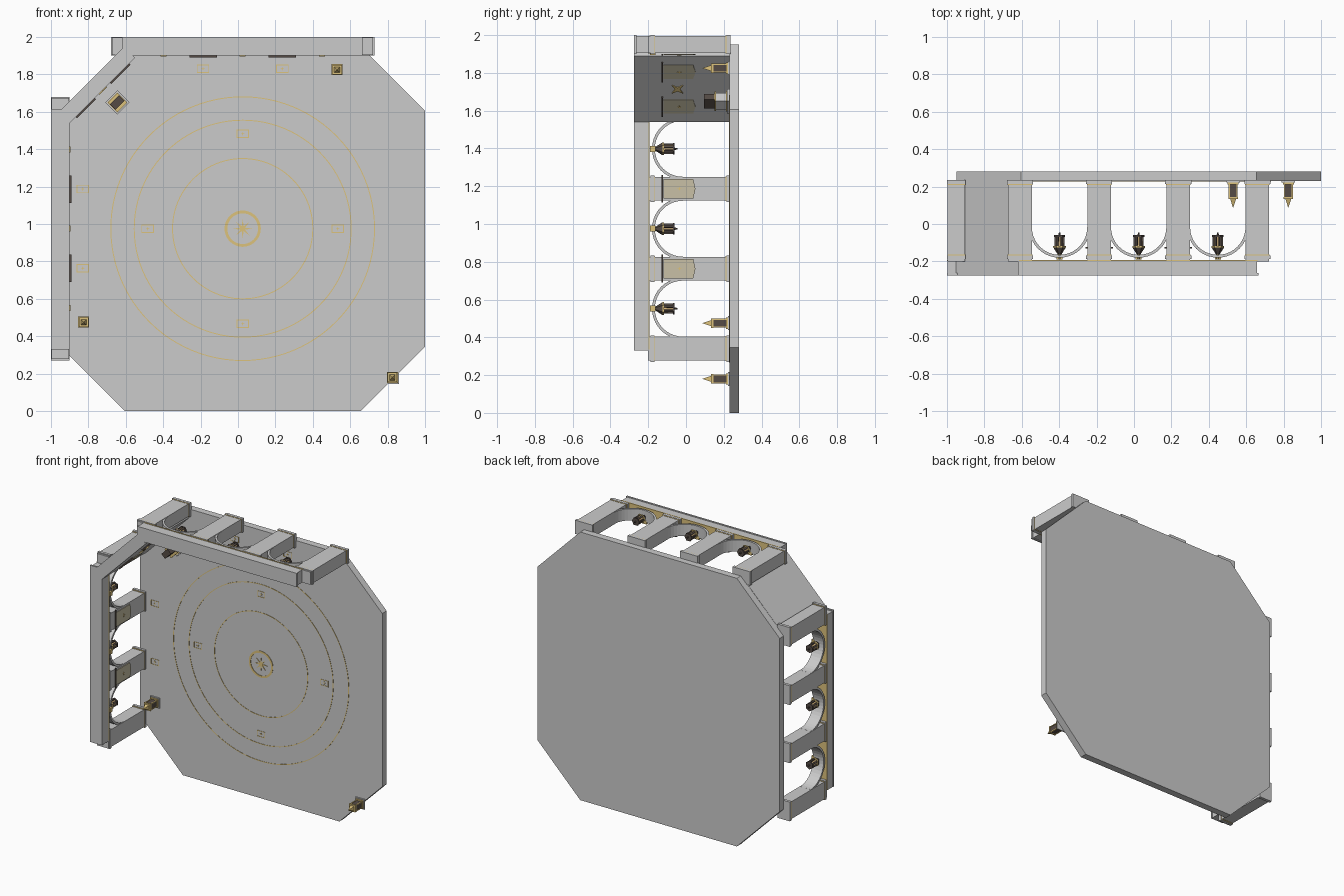
import bpy, bmesh, math
from mathutils import Matrix, Vector

if "Cube" in bpy.data.objects:
    bpy.data.objects.remove(bpy.data.objects["Cube"])

def material(name, rgb):
    m = bpy.data.materials.new(name)
    m.diffuse_color = (*rgb, 1)
    m.use_nodes = True
    m.node_tree.nodes["Principled BSDF"].inputs["Base Color"].default_value = m.diffuse_color
    return m

GOLD = material("gold", (0.72, 0.54, 0.2))
DARK = material("dark_metal", (0.09, 0.07, 0.06))
CLOTH = material("cloth", (0.58, 0.53, 0.38))
GLOW = material("lamp_glass", (0.8, 0.55, 0.25))

CX, CZ, FLOOR = 0.025, 0.975, 0.23

def frame(s, d, x, z):
    """Local axes: s along the wall, d outward, h (towards -y) up from the floor."""
    m = Matrix((s, d, (0, -1, 0))).transposed().to_4x4()
    m.translation = Vector((x, FLOOR, z))
    return m

R = math.sqrt(0.5)
BASE = frame((1, 0, 0), (0, 0, 1), CX, CZ)
TOP = frame((1, 0, 0), (0, 0, 1), CX, 1.90)
LEFT = frame((0, 0, 1), (-1, 0, 0), -0.90, CZ)
DIAG = frame((R, 0, R), (-R, 0, R), -0.725, 1.715)

def upright(m):
    # local plane becomes the wall face (s, h), extruding inward
    return m @ Matrix.Rotation(math.pi / 2, 4, 'X')

def finish(name, bm, m, mat):
    bmesh.ops.recalc_face_normals(bm, faces=bm.faces[:])
    me = bpy.data.meshes.new(name)
    bm.to_mesh(me)
    bm.free()
    me.transform(m)
    if mat:
        me.materials.append(mat)
    ob = bpy.data.objects.new(name, me)
    bpy.context.collection.objects.link(ob)
    return ob

def prism(name, m, pts, w0, w1, mat=None):
    bm = bmesh.new()
    f = bm.faces.new([bm.verts.new((u, v, w0)) for u, v in pts])
    ext = bmesh.ops.extrude_face_region(bm, geom=[f])
    vs = [g for g in ext["geom"] if isinstance(g, bmesh.types.BMVert)]
    bmesh.ops.translate(bm, verts=vs, vec=(0, 0, w1 - w0))
    return finish(name, bm, m, mat)

def box(name, m, s, d, h, mat=None):
    pts = [(s[0], d[0]), (s[1], d[0]), (s[1], d[1]), (s[0], d[1])]
    return prism(name, m, pts, h[0], h[1], mat)

def band(name, m, c, r0, r1, w0, w1, a0, a1, n, mat=None):
    """Curved bar of rectangular section, closed when it makes a full turn."""
    bm = bmesh.new()
    full = a1 - a0 > 6.28
    rows = []
    for i in range(n if full else n + 1):
        a = a0 + (a1 - a0) * i / n
        rows.append([bm.verts.new((c[0] + r * math.cos(a), c[1] + r * math.sin(a), w))
                     for r, w in ((r0, w0), (r1, w0), (r1, w1), (r0, w1))])
    for i in range(n):
        p, q = rows[i], rows[(i + 1) % len(rows)]
        for k in range(4):
            bm.faces.new((p[k], p[(k + 1) % 4], q[(k + 1) % 4], q[k]))
    if not full:
        bm.faces.new(rows[0])
        bm.faces.new(rows[-1])
    return finish(name, bm, m, mat)

def cone(name, m, h0, h1, r0, r1, n, mat):
    bm = bmesh.new()
    bmesh.ops.create_cone(bm, cap_ends=True, segments=n, radius1=r0, radius2=r1, depth=h1 - h0,
                          matrix=Matrix.Translation((0, 0, (h0 + h1) / 2))
                          @ Matrix.Rotation(math.pi / n, 4, 'Z'))
    return finish(name, bm, m, mat)

def star(name, m, c, n, r0, r1, w0, w1, turn=0.0):
    pts = []
    for i in range(2 * n):
        r, a = (r0, r1)[i % 2], turn + math.pi * i / n
        pts.append((c[0] + r * math.cos(a), c[1] + r * math.sin(a)))
    return prism(name, m, pts, w0, w1, GOLD)

def stack(label, m, n, layers):
    for part, h0, h1, r0, r1, mat in layers:
        cone(f"{label}_{part}", m, h0, h1, r0, r1, n, mat)

def lantern_bars(label, m, half, h0, h1):
    for a in (-half, half):
        for b in (-half, half):
            box(label + "_bar", m, (a - .003, a + .003), (b - .003, b + .003), (h0, h1), GOLD)

def hanging_lantern(m):
    stack("hanging_lantern", m, 6, [
        ("hook", .378, .42, .006, .006, GOLD), ("cap", .355, .392, .034, .010, DARK),
        ("collar", .347, .355, .034, .034, GOLD), ("glass", .300, .347, .021, .024, GLOW),
        ("base", .290, .300, .030, .030, DARK), ("pin", .275, .290, .004, .006, DARK)])
    for i in range(6):
        turn = m @ Matrix.Rotation(math.pi / 3 * i, 4, 'Z')
        box("hanging_lantern_bar", turn, (.019, .027), (-.006, .006), (.30, .347), DARK)

def standing_lantern(m):
    stack("standing_lantern", m, 4, [
        ("foot", 0, .008, .052, .052, None), ("base", .008, .018, .042, .042, GOLD),
        ("body", .018, .092, .030, .030, DARK), ("collar", .085, .097, .036, .036, GOLD),
        ("spire", .097, .142, .022, .001, GOLD)])
    lantern_bars("standing_lantern", m, .021, .018, .09)

def banner(m, s, half):
    w = upright(m)
    prism("banner", w, [(s - half, .35), (s - half, .192), (s, .18), (s + half, .192),
                        (s + half, .35)], 0, .005, CLOTH)
    box("banner_rod", w, (s - half - .022, s + half + .022), (.352, .360), (0, .009), DARK)
    star("banner_emblem", w, (s, .265), 4, .012, .004, .005, .007)

def floor_tile(u, v):
    a, b, t = .033, .022, .004
    for s, d in (((-a, a), (-b, t - b)), ((-a, a), (b - t, b)),
                 ((-a, t - a), (-b, b)), ((a - t, a), (-b, b))):
        box("tile_border", BASE, (u + s[0], u + s[1]), (v + d[0], v + d[1]), (-.002, .002), GOLD)
    star("tile_star", BASE, (u, v), 4, .01, .004, -.002, .002)

# Octagonal floor slab
H, F = 0.975, 0.63
prism("floor_slab", BASE, [(-F, -H), (F, -H), (H, -F), (H, F), (F, H), (-F, H), (-H, F), (-H, -F)],
      -.05, 0)

# Inlaid floor rings, central star and tiles
TAU = 2 * math.pi
for r in (.375, .58, .705):
    band("floor_ring", BASE, (0, 0), r - .0025, r + .0025, -.002, .002, 0, TAU, 96, GOLD)
band("centre_ring", BASE, (0, 0), .082, .097, -.002, .003, 0, TAU, 48, GOLD)
star("centre_star", BASE, (0, 0), 8, .052, .014, -.002, .003)
for u, v in ((0, .508), (0, -.508), (-.508, 0), (.508, 0),
             (-.212, .855), (.212, .855), (-.855, .212), (-.855, -.212)):
    floor_tile(u, v)

# Two matching arcades
STEP = 0.423
for M in (TOP, LEFT):
    W = upright(M)
    for i in range(4):
        s = (i - 1.5) * STEP
        box("pier", M, (s - .063, s + .063), (.004, .096), (0, .43))
        box("pier_base", M, (s - .07, s + .07), (0, .1), (-.005, .016))
        box("pier_base_trim", M, (s - .066, s + .066), (.002, .098), (.016, .021), GOLD)
        box("pier_cap", M, (s - .07, s + .07), (0, .1), (.398, .418))
        box("pier_cap_trim", M, (s - .066, s + .066), (.002, .098), (.393, .398), GOLD)
        if i in (1, 2):
            banner(M, s, .052)
    for i in (-1, 0, 1):
        s = i * STEP
        band("arch", W, (s, .247), .148, .163, -.092, -.008, 0, math.pi, 20)
        box("keystone", M, (s - .016, s + .016), (-.005, .02), (.392, .42), GOLD)
        hanging_lantern(M @ Matrix.Translation((s, .05, 0)))
    box("beam", M, (-.645, .632), (.004, .096), (.428, .495))
    box("beam_trim", M, (-.64, .636), (.001, .099), (.422, .429), GOLD)
    box("beam_cornice", M, (-.645, .64), (0, .1), (.492, .505))

# Solid diagonal corner wall with banners and emblem
box("corner_wall", DIAG, (-.247, .247), (0, .083), (0, .505))
for s in (-.13, .13):
    banner(DIAG, s, .05)
star("wall_emblem", upright(DIAG), (0, .275), 4, .04, .014, 0, .006, math.pi / 4)

# Standing lanterns on the floor
for x, z in ((.53, 1.825), (-.825, .475), (.825, .18)):
    standing_lantern(BASE @ Matrix.Translation((x - CX, z - CZ, 0)))

# Pedestal in front of the corner wall
P = BASE @ Matrix.Translation((-.645 - CX, 1.65 - CZ, 0)) @ Matrix.Rotation(math.pi / 4, 4, 'Z')
for part, a, b, h0, h1, mat in (("foot", .046, .046, 0, .012, None), ("trim", .038, .038, .012, .018, GOLD),
                                ("column", .031, .031, .018, .072, None),
                                ("cap", .037, .037, .072, .08, GOLD), ("top_block", .034, .02, .08, .135, DARK)):
    box("pedestal_" + part, P, (-a, a), (-b, b), (h0, h1), mat)
